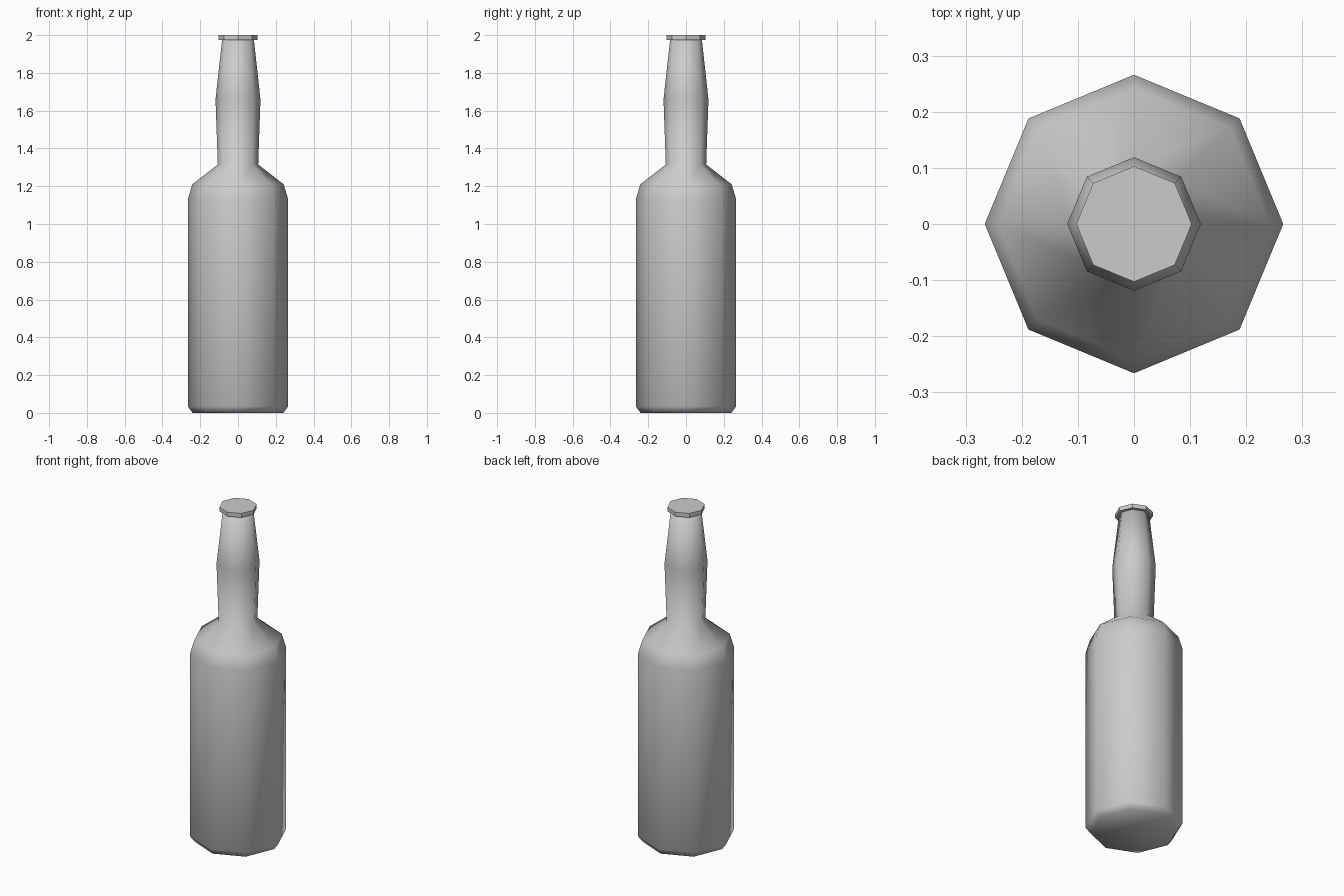
import bpy, bmesh, math

if "Cube" in bpy.data.objects:
    bpy.data.objects.remove(bpy.data.objects["Cube"])

SIDES = 8

def lathe(name, profile, smooth):
    """Revolve (radius, z) points into a capped eight-sided solid."""
    bm = bmesh.new()
    rings = []
    for r, z in profile:
        rings.append([bm.verts.new((r * math.cos(2 * math.pi * i / SIDES),
                                    r * math.sin(2 * math.pi * i / SIDES), z))
                      for i in range(SIDES)])
    for a, b in zip(rings, rings[1:]):
        for i in range(SIDES):
            j = (i + 1) % SIDES
            bm.faces.new((a[i], a[j], b[j], b[i]))
    bm.faces.new(rings[0][::-1])
    bm.faces.new(rings[-1])
    bmesh.ops.recalc_face_normals(bm, faces=bm.faces)
    for f in bm.faces:
        f.smooth = smooth
    mesh = bpy.data.meshes.new(name)
    bm.to_mesh(mesh)
    bm.free()
    obj = bpy.data.objects.new(name, mesh)
    bpy.context.collection.objects.link(obj)
    return obj

# Bottle: chamfered base, straight body, shoulder, slightly bulged neck
lathe("bottle_body", [(0.24, 0), (0.266, 0.035), (0.266, 1.13), (0.242, 1.21),
                      (0.107, 1.315), (0.119, 1.66), (0.084, 1.976)], True)

# Flat-faced cap at the mouth
lathe("bottle_cap", [(0.103, 1.975), (0.103, 2.0)], False)
